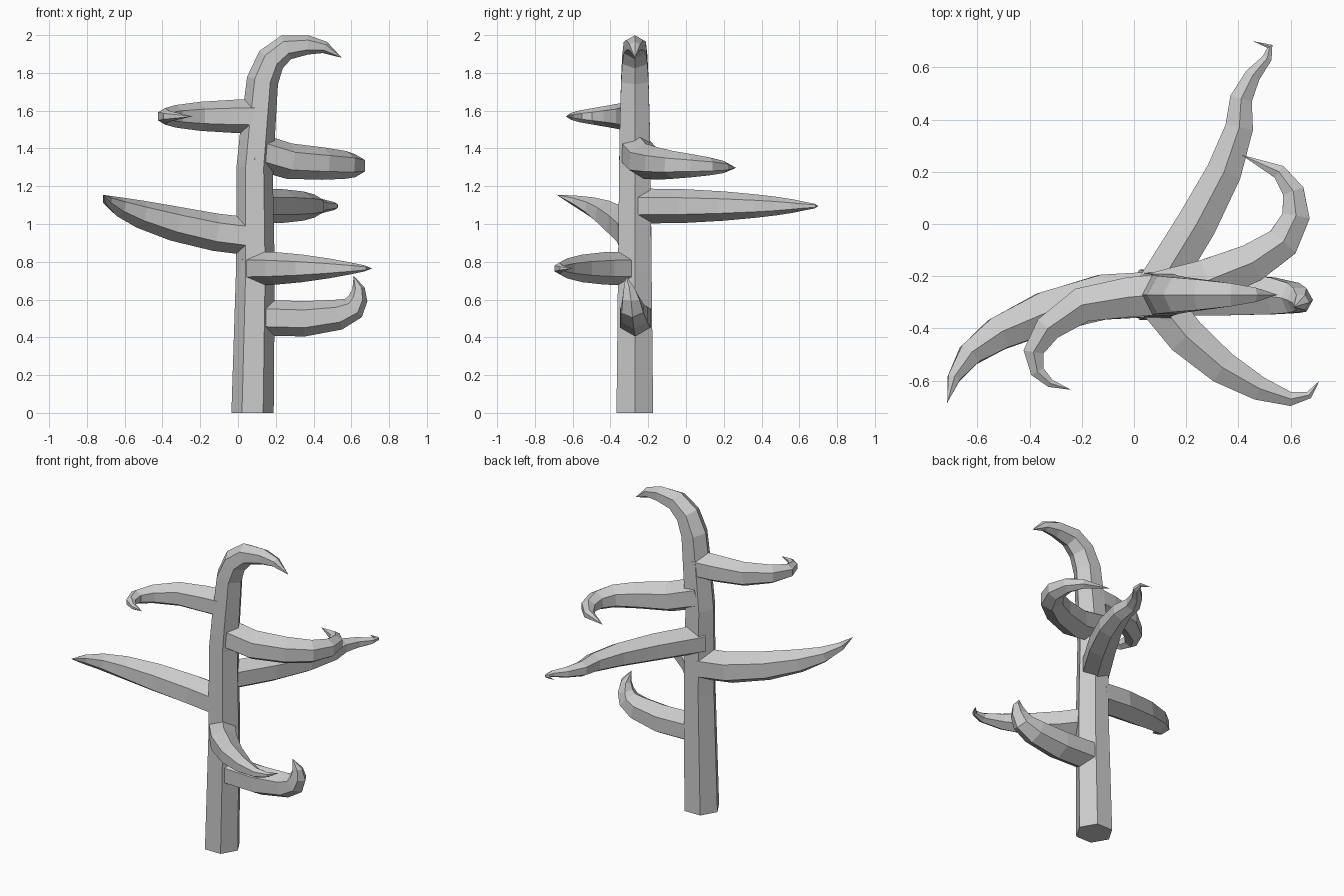
import bpy, bmesh, math
from mathutils import Vector

if "Cube" in bpy.data.objects:
    bpy.data.objects.remove(bpy.data.objects["Cube"])


def limb(name, path, upright, base, radius, power, drift=0, curve=1, taper=0):
    """Six-sided limb along a flat path: in x-z at depth y=base if upright, else in x-y at height z=base.
    It drifts off that plane by drift*t^curve, and its radius falls off as 1-t^power."""
    flat = [Vector(p) for p in path]
    dist = [0]
    for a, b in zip(flat, flat[1:]):
        dist.append(dist[-1] + (b - a).length)
    ts = [d / dist[-1] for d in dist]
    off = [base + drift * t ** curve for t in ts]
    pts = [Vector((p.x, o, p.y)) if upright else Vector((p.x, p.y, o)) for p, o in zip(flat, off)]
    bm = bmesh.new()
    rings = []
    for i, p in enumerate(pts[:-1]):
        before = (p - pts[i - 1]).normalized() if i else Vector()
        d = (before + (pts[i + 1] - p).normalized()).normalized()
        side = Vector((0, 1, 0)) if upright else d.cross(Vector((0, 0, 1))).normalized()
        up = side.cross(d).normalized()
        r = radius * (1 - taper * ts[i]) * (1 - ts[i] ** power)
        rings.append([bm.verts.new(p + r * (math.cos(k * math.pi / 3) * up + math.sin(k * math.pi / 3) * side))
                      for k in range(6)])
    tip = bm.verts.new(pts[-1])
    bm.faces.new(rings[0])
    for k in range(6):
        n = (k + 1) % 6
        for a, b in zip(rings, rings[1:]):
            bm.faces.new((a[k], a[n], b[n], b[k]))
        bm.faces.new((rings[-1][k], rings[-1][n], tip))
    # keep the foot of anything starting at the ground level
    if upright and path[0][1] == 0:
        for v in rings[0]:
            v.co.z = 0
    bmesh.ops.recalc_face_normals(bm, faces=bm.faces)
    me = bpy.data.meshes.new(name)
    bm.to_mesh(me)
    bm.free()
    ob = bpy.data.objects.new(name, me)
    bpy.context.collection.objects.link(ob)
    return ob


# trunk with hooked top
trunk = limb("branching_trunk",
             [(.077, 0), (.092, .75), (.088, 1.3), (.105, 1.5), (.13, 1.76), (.175, 1.87),
              (.255, 1.935), (.37, 1.948), (.46, 1.935), (.55, 1.88)],
             True, -.271, .112, 10, taper=.25)

# branches from lowest to highest
low = limb("low_hooked_branch",
           [(.1, .505), (.35, .498), (.53, .52), (.61, .555), (.635, .605), (.638, .66), (.612, .725)],
           True, -.268, .095, 4, drift=-.05, curve=4)
front = limb("front_right_branch",
             [(.08, -.28), (.2, -.43), (.34, -.55), (.48, -.63), (.6, -.67), (.67, -.655), (.71, -.6)],
             False, .765, .09, 2.2)
left = limb("left_branch",
            [(.06, -.27), (-.12, -.28), (-.34, -.34), (-.52, -.42), (-.63, -.5), (-.69, -.59), (-.715, -.685)],
            False, .935, .1, 3, drift=.22, curve=1.4)
back = limb("long_back_branch",
            [(.08, -.26), (.24, 0), (.345, .2), (.403, .37), (.41, .48), (.455, .57), (.51, .635),
             (.52, .68), (.455, .7)],
            False, 1.095, .093, 2.4)
right = limb("back_right_curl",
             [(.08, -.27), (.27, -.22), (.45, -.15), (.57, -.07), (.62, .03), (.61, .125), (.555, .2), (.41, .265)],
             False, 1.39, .097, 2.3, drift=-.093, curve=.3)
upper = limb("upper_left_curl",
             [(.1, -.27), (-.02, -.28), (-.2, -.31), (-.33, -.4), (-.385, -.49), (-.37, -.565),
              (-.32, -.61), (-.24, -.635)],
             False, 1.57, .09, 2)

# fuse the branches into the trunk
bpy.context.view_layer.objects.active = trunk
for b in (low, front, left, back, right, upper):
    m = trunk.modifiers.new("join", 'BOOLEAN')
    m.operation = 'UNION'
    m.solver = 'EXACT'
    m.object = b
    bpy.ops.object.modifier_apply(modifier=m.name)
    bpy.data.objects.remove(b)
